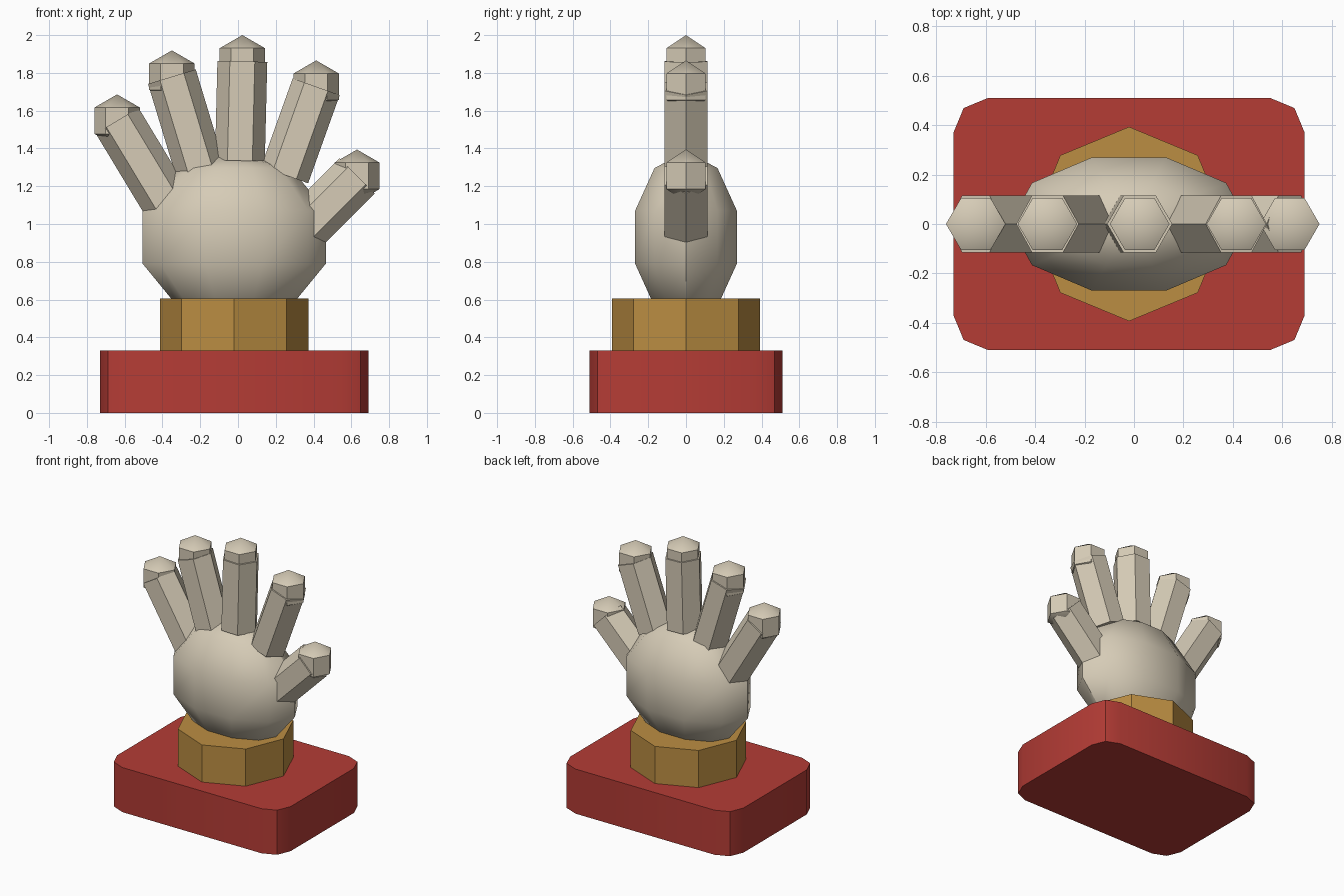
import bpy, bmesh, math
from mathutils import Matrix, Vector

if "Cube" in bpy.data.objects:
    bpy.data.objects.remove(bpy.data.objects["Cube"])


def material(name, rgb):
    m = bpy.data.materials.new(name)
    m.diffuse_color = (*rgb, 1)
    m.use_nodes = True
    m.node_tree.nodes["Principled BSDF"].inputs["Base Color"].default_value = m.diffuse_color
    return m


cream = material("cream", (0.67, 0.60, 0.47))
gold = material("gold", (0.50, 0.27, 0.055))
red = material("red", (0.46, 0.045, 0.036))


def finish(name, bm, mat):
    bmesh.ops.recalc_face_normals(bm, faces=bm.faces[:])
    mesh = bpy.data.meshes.new(name)
    bm.to_mesh(mesh)
    bm.free()
    mesh.materials.append(mat)
    ob = bpy.data.objects.new(name, mesh)
    bpy.context.collection.objects.link(ob)
    bpy.ops.object.select_all(action='DESELECT')
    ob.select_set(True)
    bpy.context.view_layer.objects.active = ob
    bpy.ops.object.shade_smooth_by_angle(angle=math.radians(40))
    return ob


def lathe(name, rings, sides, mat, matrix):
    """Stack rings (radius, z), first corner on +x; zero radius makes a point."""
    bm = bmesh.new()
    loops = []
    for r, z in rings:
        if r < 1e-5:
            loops.append([bm.verts.new((0, 0, z))] * sides)
        else:
            loops.append([bm.verts.new((r * math.cos(math.tau * i / sides),
                                        r * math.sin(math.tau * i / sides), z))
                          for i in range(sides)])
    for a, b in zip(loops, loops[1:]):
        for i in range(sides):
            j = (i + 1) % sides
            bm.faces.new(list(dict.fromkeys((a[i], a[j], b[j], b[i]))))
    for loop in (loops[0], loops[-1]):
        if loop[0] is not loop[1]:
            bm.faces.new(loop)
    bmesh.ops.transform(bm, matrix=matrix, verts=bm.verts[:])
    return finish(name, bm, mat)


def ball(name, centre, radii, sides, bands, mat):
    rings = [(math.sin(math.pi * k / bands), -math.cos(math.pi * k / bands))
             for k in range(bands + 1)]
    lathe(name, rings, sides, mat,
          Matrix.Translation(centre) @ Matrix.Diagonal((*radii, 1)))


# Base block with rounded corners
bm = bmesh.new()
bmesh.ops.create_cube(bm, size=1, matrix=Matrix.Translation((-0.02, 0, 0.165))
                      @ Matrix.Diagonal((1.42, 1.02, 0.33, 1)))
upright = [e for e in bm.edges if abs(e.verts[0].co.z - e.verts[1].co.z) > 0.1]
bmesh.ops.bevel(bm, geom=upright, offset=0.14, segments=2, profile=0.5,
                affect='EDGES')
finish("base", bm, red)

# Octagonal wrist cuff
lathe("wrist_cuff", [(0.393, 0.33), (0.393, 0.605)], 8, gold,
      Matrix.Translation((-0.02, 0, 0)))

# Palm
ball("palm", (-0.02, 0, 0.93), (0.51, 0.298, 0.453), 10, 5, cream)

# Fingers: base x, z and tip centre x, z
fingers = {
    "little_finger": (-0.37, 1.10, -0.64, 1.547),
    "ring_finger": (-0.20, 1.285, -0.35, 1.78),
    "middle_finger": (0.01, 1.335, 0.023, 1.861),
    "index_finger": (0.247, 1.26, 0.414, 1.727),
    "thumb": (0.31, 0.935, 0.63, 1.255),
}
for name, (bx, bz, tx, tz) in fingers.items():
    axis = Vector((tx - bx, 0, tz - bz))
    lathe(name, [(0.132, 0), (0.132, axis.length)], 6, cream,
          Matrix.Translation((bx, 0, bz))
          @ Matrix.Rotation(math.atan2(axis.x, axis.z), 4, 'Y'))
    ball(name + "_tip", (tx, 0, tz), (0.139, 0.139, 0.139), 6, 3, cream)
